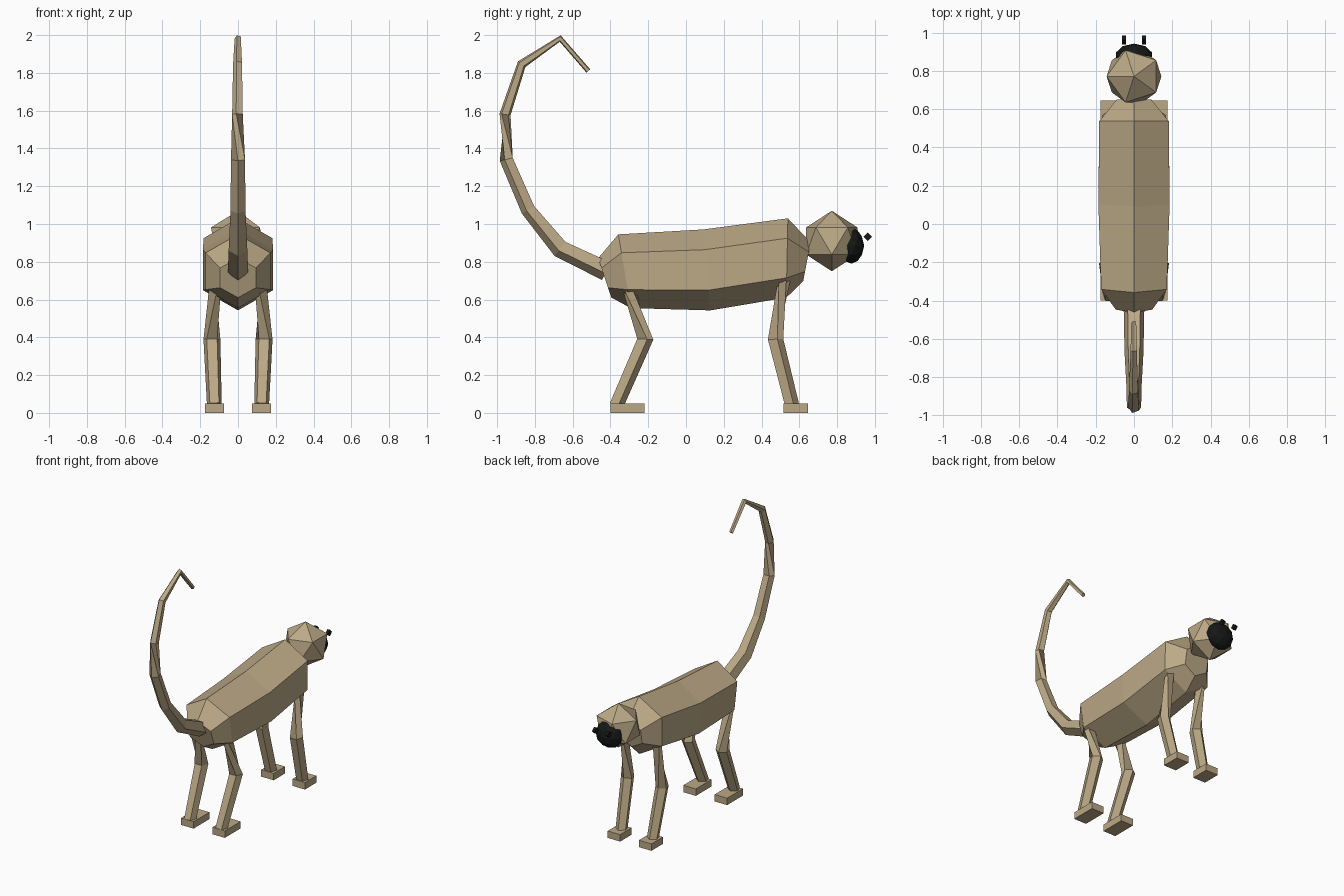
import bpy, bmesh, math
from mathutils import Vector, Matrix

if "Cube" in bpy.data.objects:
    bpy.data.objects.remove(bpy.data.objects["Cube"])


def material(name, rgb):
    m = bpy.data.materials.new(name)
    m.diffuse_color = (*rgb, 1)
    m.use_nodes = True
    m.node_tree.nodes["Principled BSDF"].inputs["Base Color"].default_value = m.diffuse_color
    return m


FUR = material("tan fur", (0.50, 0.395, 0.24))
DARK = material("black skin", (0.008, 0.009, 0.009))


def finish(name, bm, mat):
    bmesh.ops.recalc_face_normals(bm, faces=bm.faces[:])
    mesh = bpy.data.meshes.new(name)
    bm.to_mesh(mesh)
    bm.free()
    mesh.materials.append(mat)
    ob = bpy.data.objects.new(name, mesh)
    bpy.context.collection.objects.link(ob)
    return ob


def tube(name, path, sides, mat, mirror=1):
    """Capped tube; path rows are x, y, z, radius, twist in degrees."""
    bm = bmesh.new()
    pts = [Vector(p[:3]) for p in path]
    rings = []
    for i, (p, row) in enumerate(zip(pts, path)):
        t = Vector()
        if i > 0:
            t += (p - pts[i - 1]).normalized()
        if i < len(pts) - 1:
            t += (pts[i + 1] - p).normalized()
        t.normalize()
        side = (Vector((1, 0, 0)) - t * t.x).normalized()
        up = side.cross(t)
        ring = []
        for k in range(sides):
            a = math.radians(90 + row[4]) + math.tau * k / sides
            v = p + (side * math.cos(a) + up * math.sin(a)) * row[3]
            v.x *= mirror
            ring.append(bm.verts.new(v))
        rings.append(ring)
    for a, b in zip(rings, rings[1:]):
        for k in range(sides):
            j = (k + 1) % sides
            bm.faces.new((a[k], a[j], b[j], b[k]))
    bm.faces.new(rings[0])
    bm.faces.new(rings[-1])
    return finish(name, bm, mat)


def box(name, centre, size, mat, tilt=0):
    bm = bmesh.new()
    bmesh.ops.create_cube(bm, size=1, matrix=Matrix.Translation(centre)
                          @ Matrix.Rotation(tilt, 4, 'X') @ Matrix.Diagonal((*size, 1)))
    return finish(name, bm, mat)


def ball(name, centre, radii, detail, mat, turn=0):
    bm = bmesh.new()
    bmesh.ops.create_icosphere(bm, subdivisions=detail, radius=1,
                               matrix=Matrix.Translation(centre)
                               @ Matrix.Diagonal((*radii, 1)) @ Matrix.Rotation(turn, 4, 'Z'))
    return finish(name, bm, mat)


# Six-sided torso
tube("torso", [(0, -0.43, 0.715, 0.11, 0), (0, -0.325, 0.75, 0.198, 0),
               (0, 0.11, 0.757, 0.215, 0), (0, 0.535, 0.82, 0.21, 0),
               (0, 0.64, 0.80, 0.105, 0)], 6, FUR)

# Raised, curling tail
tube("tail", [(0, -0.42, 0.755, 0.057, 0), (0, -0.664, 0.872, 0.052, 0),
              (0, -0.833, 1.077, 0.042, 0), (0, -0.948, 1.343, 0.039, 0),
              (0, -0.958, 1.58, 0.031, 90), (0, -0.87, 1.846, 0.026, 90),
              (0, -0.666, 1.982, 0.018, 90), (0, -0.517, 1.81, 0.014, 90)], 5, FUR)

# Head and dark face
ball("head", (0, 0.772, 0.91), (0.16, 0.16, 0.16), 1, FUR, math.pi)
ball("face", (0, 0.875, 0.885), (0.10, 0.068, 0.095), 2, DARK)

for s, label in ((-1, "left"), (1, "right")):
    box(f"{label}_eye", (s * 0.052, 0.962, 0.932), (0.021, 0.032, 0.032), DARK, math.pi / 4)
    # Bent legs and flat feet
    tube(f"{label}_rear_leg", [(0.125, -0.315, 0.70, 0.04, -70), (0.138, -0.22, 0.39, 0.047, 0),
                               (0.125, -0.372, 0.04, 0.041, 0)], 5, FUR, s)
    tube(f"{label}_front_leg", [(0.125, 0.52, 0.72, 0.036, -70), (0.138, 0.47, 0.39, 0.045, 0),
                                (0.125, 0.558, 0.04, 0.041, 0)], 5, FUR, s)
    box(f"{label}_rear_foot", (s * 0.125, -0.31, 0.025), (0.1, 0.18, 0.05), FUR)
    box(f"{label}_front_foot", (s * 0.125, 0.58, 0.025), (0.1, 0.13, 0.05), FUR)
